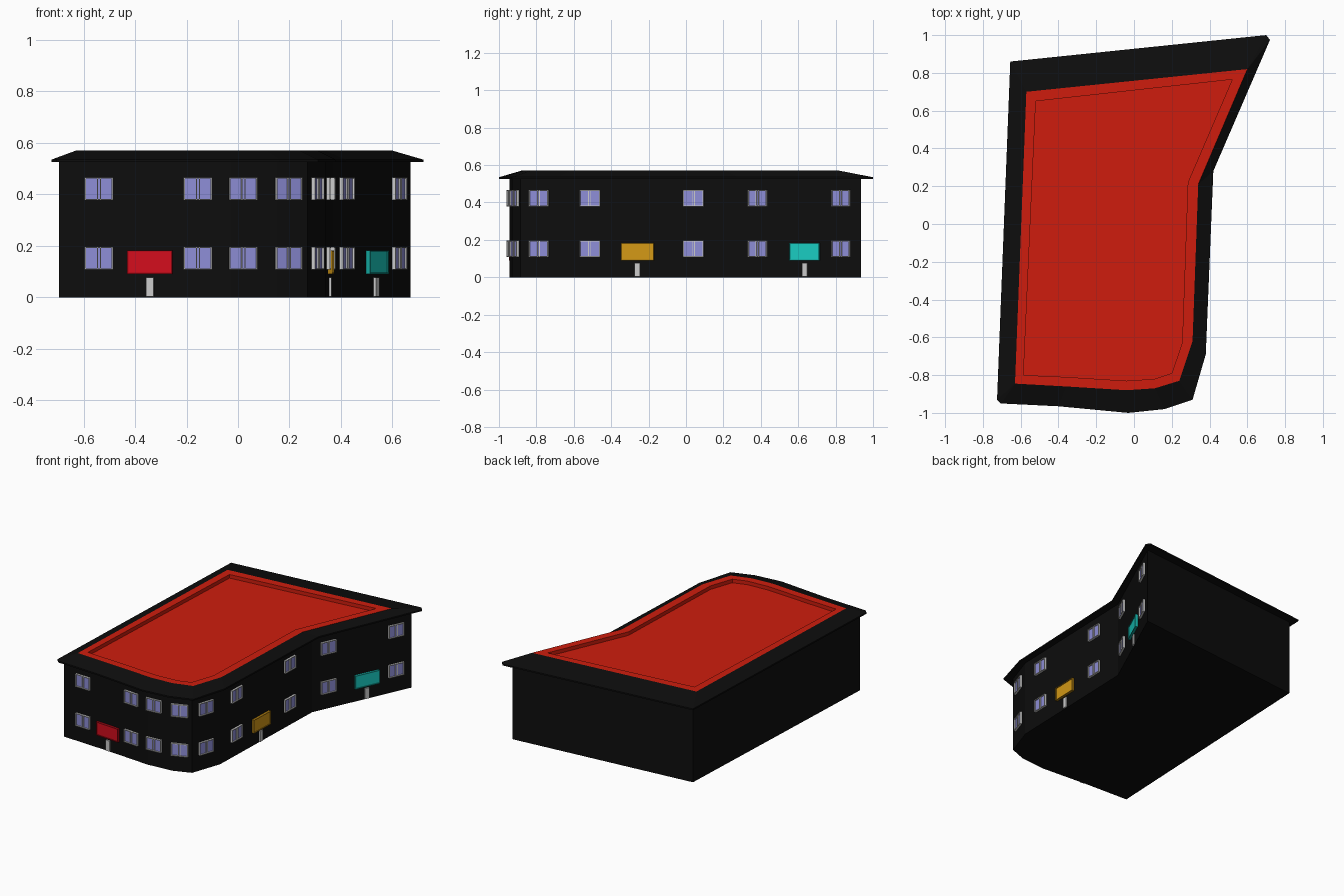
import bpy, bmesh, math
from mathutils import Matrix, Vector

if "Cube" in bpy.data.objects:
    bpy.data.objects.remove(bpy.data.objects["Cube"])


def material(name, r, g, b):
    m = bpy.data.materials.new(name)
    m.diffuse_color = (r, g, b, 1)
    m.use_nodes = True
    m.node_tree.nodes["Principled BSDF"].inputs["Base Color"].default_value = m.diffuse_color
    return m


BLACK = material("black", 0.004, 0.004, 0.004)
RED = material("roof_red", 0.62, 0.012, 0.004)
GLASS = material("glass", 0.27, 0.27, 0.68)
FRAME = material("frame", 0.6, 0.6, 0.6)


def add_object(name, mesh, matrix=None):
    ob = bpy.data.objects.new(name, mesh)
    bpy.context.collection.objects.link(ob)
    if matrix:
        ob.matrix_world = matrix
    return ob


def loft(name, rings, mat, base=True):
    """Stack outlines [(points, z), ...] into a flat-faced shell with caps."""
    bm = bmesh.new()
    loops = [[bm.verts.new((x, y, z)) for x, y in pts] for pts, z in rings]
    n = len(loops[0])
    for a, b in zip(loops, loops[1:]):
        for i in range(n):
            j = (i + 1) % n
            bm.faces.new((a[i], a[j], b[j], b[i]))
    bm.faces.new(loops[-1])
    if base:
        bm.faces.new(loops[0][::-1])
    bmesh.ops.remove_doubles(bm, verts=bm.verts, dist=1e-5)
    me = bpy.data.meshes.new(name)
    bm.to_mesh(me)
    bm.free()
    me.materials.append(mat)
    return add_object(name, me)


def box_mesh(name, parts, mats):
    """Mesh of boxes (centre, size, material index)."""
    bm = bmesh.new()
    for centre, size, index in parts:
        mtx = Matrix.Translation(centre) @ Matrix.Diagonal((*size, 1))
        made = bmesh.ops.create_cube(bm, size=1, matrix=mtx)["verts"]
        for f in {f for v in made for f in v.link_faces}:
            f.material_index = index
    me = bpy.data.meshes.new(name)
    bm.to_mesh(me)
    bm.free()
    for m in mats:
        me.materials.append(m)
    return me


def border(w, h, t, d, y, index):
    """Four bars around a w x h rectangle."""
    out = []
    for s in (-1, 1):
        out.append(((s * (w - t) / 2, y, 0), (t, d, h), index))
        out.append(((0, y, s * (h - t) / 2), (w - 2 * t, d, t), index))
    return out


# Outlines, counter-clockwise from the back left corner
WALL = [(-.62, .81), (-.695, -.905), (-.37, -.92), (-.03, -.945), (.15, -.93),
        (.27, -.885), (.34, -.68), (.37, .28), (.67, .935)]
EAVE = [(-.655, .86), (-.725, -.93), (-.705, -.95), (-.4, -.965), (-.03, -1), (.16, -.98),
        (.31, -.93), (.38, -.69), (.42, .28), (.72, .975), (.70, 1)]
RIM = [(-.57, .70), (-.63, -.845), (-.63, -.845), (-.36, -.86), (-.04, -.88), (.11, -.87),
       (.24, -.83), (.31, -.62), (.34, .21), (.60, .82), (.60, .82)]
DECK = [(-.52, .65), (-.585, -.80), (-.585, -.80), (-.36, -.81), (-.04, -.83), (.11, -.82),
        (.20, -.79), (.255, -.63), (.285, .22), (.52, .765), (.52, .765)]

# Main body, black sloping eave, red recessed roof
loft("walls", [(WALL, 0), (WALL, .53)], BLACK)
loft("eave", [(EAVE, .525), (EAVE, .535), (RIM, .57), (RIM, .53)], BLACK)
loft("roof", [(RIM, .57), (DECK, .57), (DECK, .545)], RED, base=False)


def on_wall(seg, axis, value, z):
    """Matrix on a wall segment; local -y points outwards."""
    a, b = Vector(WALL[seg]), Vector(WALL[seg + 1])
    p = a.lerp(b, (value - a[axis]) / (b[axis] - a[axis]))
    ang = math.atan2(b.y - a.y, b.x - a.x)
    return Matrix.Translation((p.x, p.y, z)) @ Matrix.Rotation(ang, 4, 'Z')


# Windows on two floors along the front and right side
window = box_mesh("window", [((0, -.002, 0), (.104, .008, .082), 0)]
                  + border(.11, .088, .005, .018, -.005, 1)
                  + [((x, -.006, 0), (.004, .012, .08), 1) for x in (-.006, .006)],
                  [GLASS, FRAME])
spots = [(1, 0, -.54), (2, 0, -.155), (3, 0, .02), (4, 0, .195),
         (5, 1, -.785), (6, 1, -.515), (6, 1, .04), (7, 1, .385), (7, 1, .83)]
for seg, axis, value in spots:
    for floor, z in (("lower", .152), ("upper", .422)):
        add_object(floor + "_window", window, on_wall(seg, axis, value, z))

# Coloured sign boards, each above a grey door post
signs = [("red", (.65, .004, .012), 2, 0, -.342), ("yellow", (.66, .32, .008), 6, 1, -.26),
         ("teal", (.01, .62, .55), 7, 1, .637)]
post = box_mesh("sign_post", [((0, -.004, 0), (.03, .012, .073), 0)], [FRAME])
for name, rgb, seg, axis, value in signs:
    mats = [material(name, *rgb), material(name + "_edge", *(c * .6 for c in rgb))]
    board = box_mesh(name + "_sign", [((0, -.005, 0), (.17, .014, .086), 0)]
                     + border(.176, .092, .005, .022, -.006, 1), mats)
    add_object(name + "_sign", board, on_wall(seg, axis, value, .137))
    add_object(name + "_sign_post", post, on_wall(seg, axis, value, .0405))
